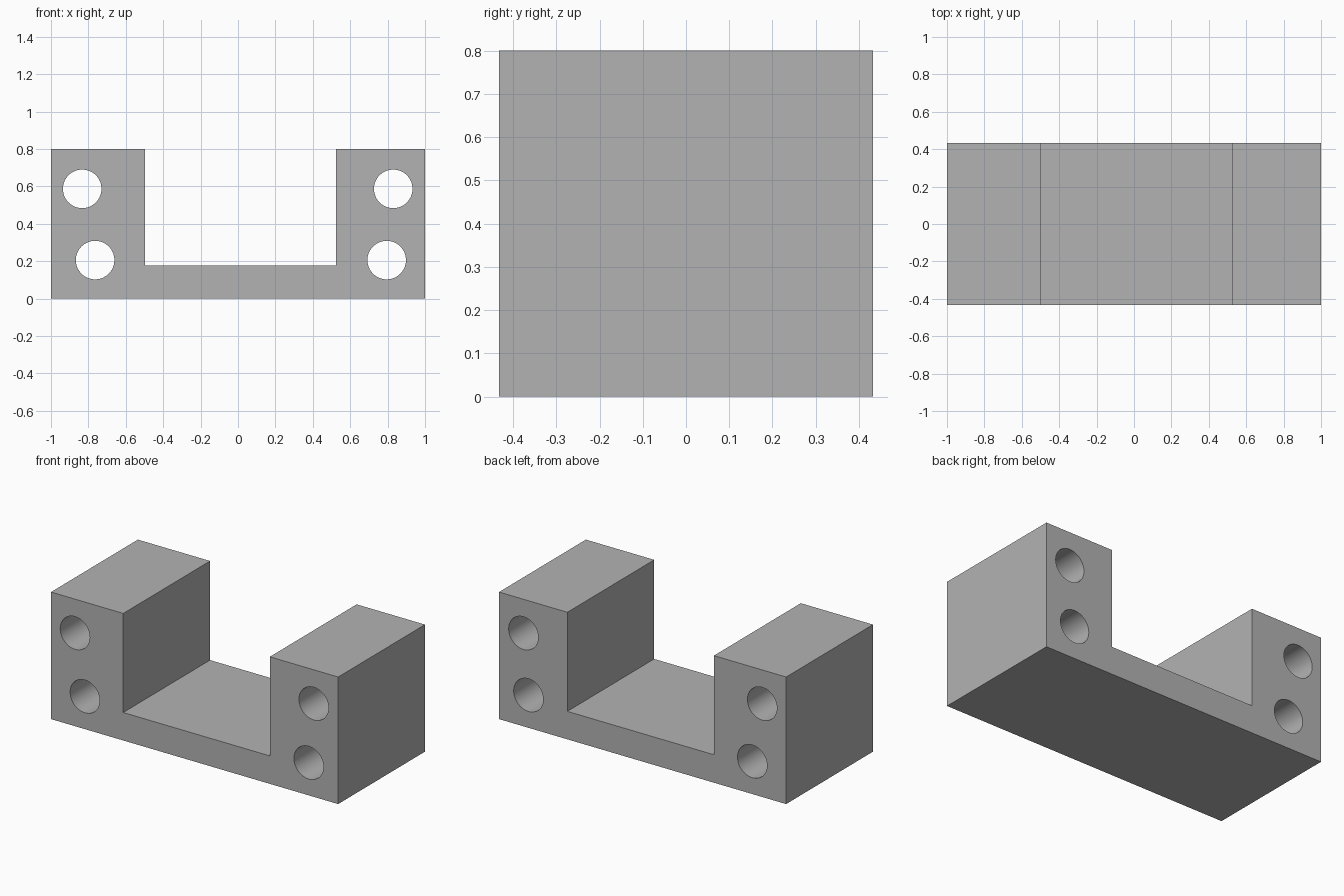
import bpy
import bmesh
import math

cube = bpy.data.objects.get("Cube")
if cube:
    bpy.data.objects.remove(cube, do_unlink=True)

HALF_DEPTH = 0.432
HOLE_RADIUS = 0.103

grey = bpy.data.materials.new("plain grey")
grey.use_nodes = True
colour = (0.45, 0.45, 0.45, 1)
grey.diffuse_color = colour
grey.node_tree.nodes["Principled BSDF"].inputs["Base Color"].default_value = colour


def extruded(name, profile):
    """Solid made by sweeping an x-z profile from front to back."""
    bm = bmesh.new()
    face = bm.faces.new([bm.verts.new((x, -HALF_DEPTH, z)) for x, z in profile])
    swept = bmesh.ops.extrude_face_region(bm, geom=[face])["geom"]
    verts = [v for v in swept if isinstance(v, bmesh.types.BMVert)]
    bmesh.ops.translate(bm, verts=verts, vec=(0, 2 * HALF_DEPTH, 0))
    bmesh.ops.recalc_face_normals(bm, faces=bm.faces)
    mesh = bpy.data.meshes.new(name)
    bm.to_mesh(mesh)
    bm.free()
    mesh.materials.append(grey)
    obj = bpy.data.objects.new(name, mesh)
    bpy.context.collection.objects.link(obj)
    return obj


# U-shaped bracket: base plate with two upright blocks
bracket = extruded("bracket", [
    (-1, 0), (1, 0), (1, 0.8), (0.524, 0.8),
    (0.524, 0.176), (-0.497, 0.176), (-0.497, 0.8), (-1, 0.8)])
bpy.ops.object.select_all(action="DESELECT")
bpy.context.view_layer.objects.active = bracket
bracket.select_set(True)

# Round holes through the uprights
for x, z in [(-0.833, 0.587), (-0.764, 0.206), (0.83, 0.587), (0.795, 0.206)]:
    circle = [(x + HOLE_RADIUS * math.cos(math.tau * i / 64),
               z + HOLE_RADIUS * math.sin(math.tau * i / 64)) for i in range(64)]
    cutter = extruded("hole_cutter", circle)
    cutter.scale.y = 1.2
    cutter.hide_render = True
    bpy.context.view_layer.update()
    hole = bracket.modifiers.new("hole", "BOOLEAN")
    hole.operation = "DIFFERENCE"
    hole.solver = "EXACT"
    hole.object = cutter
    bpy.ops.object.modifier_apply(modifier=hole.name)
    bpy.data.objects.remove(cutter, do_unlink=True)

# Smooth hole walls, sharp block edges
bpy.ops.object.shade_smooth_by_angle(angle=math.radians(30))
